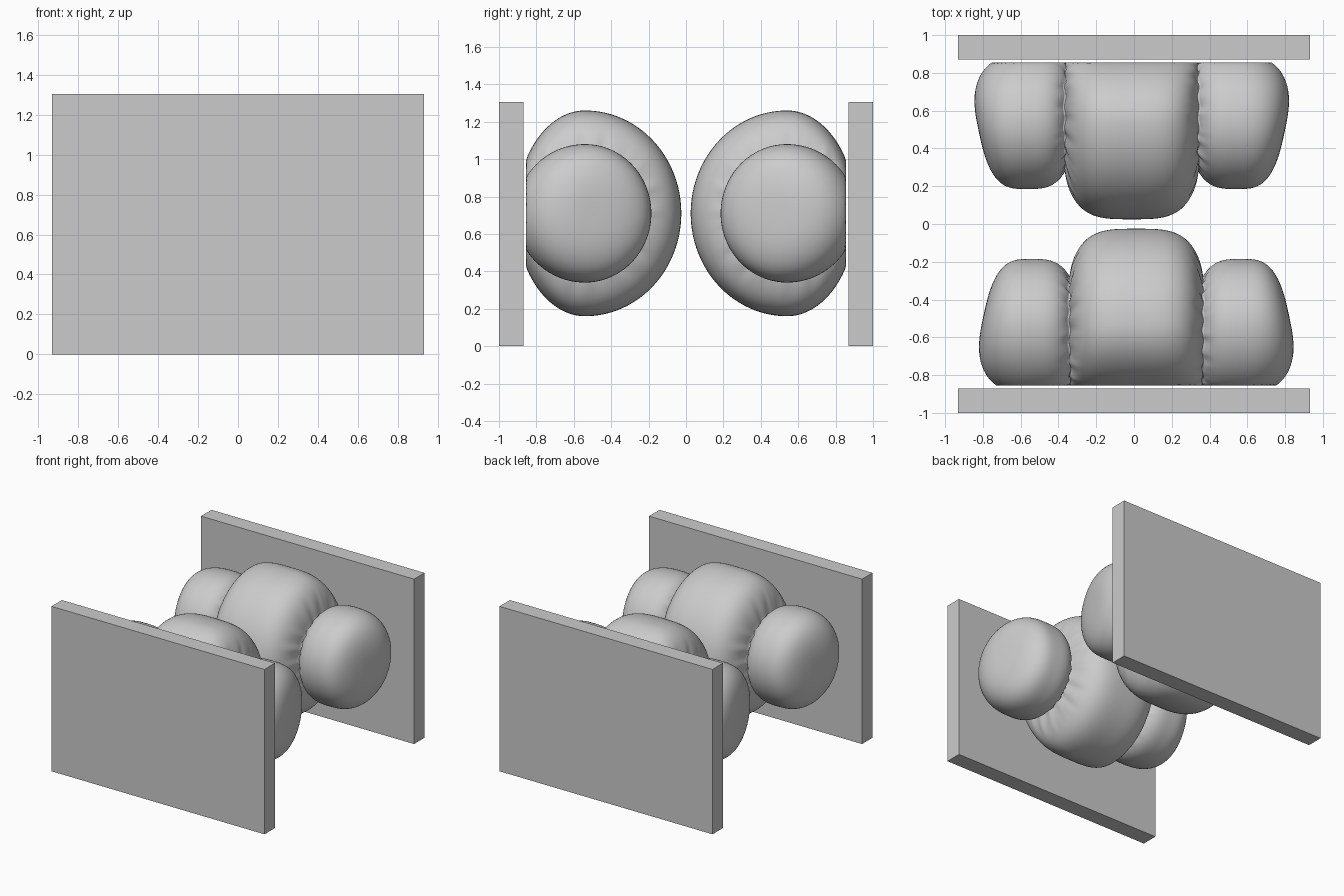
import bpy, bmesh
from math import sin, cos, pi, atan2, exp
from mathutils import Matrix

if "Cube" in bpy.data.objects:
    bpy.data.objects.remove(bpy.data.objects["Cube"])

SEG = 128            # points round each cushion ring
CY, CZ = 0.54, 0.71  # axis of the cushion
FLAT = 0.855         # plane where the cushion is pressed flat


def superellipse(t, n):
    d = (abs(sin(t)) ** n + abs(cos(t)) ** n) ** (1 / n)
    return sin(t) / d, max(cos(t), 0) / d


def end_angle(s, n):
    return atan2((1 - s ** n) ** (1 / n), s)


def ring(xc, a, t, n_of, front, back, height, back_pow, shear, seam):
    """One closed section of the cushion."""
    pts = []
    for i in range(SEG):
        th = 2 * pi * i / SEG                 # 0 = front, pi = flat back
        x, s = superellipse(t, n_of(th))
        # gathered fabric beside the seam
        w = exp(-((xc + a * x - seam) / 0.035) ** 2)
        pucker = sin(23 * th) + 0.6 * sin(37 * th + 1)
        s2 = s * (1 + 0.018 * w * pucker)
        c = cos(th)
        if c > 0:
            y = CY - front * s2 * c
        else:
            y = min(CY - back * (s2 ** back_pow) * c, FLAT)
        z = CZ + height * s2 * sin(th)
        px = xc + a * x + shear * max(x, 0) * (y - CY)
        px += 0.004 * w * sin(17 * th + 2)
        pts.append((px, y, z))
    return pts


def cushion_rings():
    """Sections from the middle of the cushion out to its end."""
    seam, rings = 0.351, []
    # half of the large middle lobe
    t1 = end_angle(0.5, 3.5)
    for i in range(25):
        rings.append(ring(0, 0.36, t1 * i / 24, lambda th: 3.5,
                          0.515, 0.37, 0.55, 0.25, 0, seam))
    # inner half of the side lobe
    t0 = end_angle(0.72, 3)
    for i in range(14):
        rings.append(ring(0.55, 0.23, -t0 * (1 - i / 14), lambda th: 3,
                          0.355, 0.37, 0.37, 0.4, 0, seam))
    # rounded, slanted outer end
    for i in range(25):
        rings.append(ring(0.55, 0.27, pi / 2 * i / 24,
                          lambda th: 2.2 + 0.65 * (1 + cos(th)),
                          0.355, 0.37, 0.37, 1, 0.2, seam))
    return rings


def make_object(name, bm):
    bmesh.ops.recalc_face_normals(bm, faces=bm.faces)
    me = bpy.data.meshes.new(name)
    bm.to_mesh(me)
    bm.free()
    ob = bpy.data.objects.new(name, me)
    bpy.context.collection.objects.link(ob)
    return ob


def add_cushion(name, turn):
    half = cushion_rings()
    left = [[(-x, y, z) for x, y, z in r] for r in reversed(half[1:])]
    bm = bmesh.new()
    rows = [[bm.verts.new(p) for p in r] for r in left + half]
    for a, b in zip(rows, rows[1:]):
        for i in range(SEG):
            j = (i + 1) % SEG
            bm.faces.new((a[i], a[j], b[j], b[i]))
    bmesh.ops.remove_doubles(bm, verts=bm.verts, dist=0.00005)
    bm.transform(Matrix.Rotation(turn, 4, 'Z') @ Matrix.Translation((-0.012, 0, 0)))
    for f in bm.faces:
        f.smooth = True
    return make_object(name, bm)


def add_panel(name, y):
    bm = bmesh.new()
    bmesh.ops.create_cube(bm, size=1)
    bm.transform(Matrix.Translation((0, y, 0.6525)) @ Matrix.Diagonal((1.865, 0.13, 1.305, 1)))
    return make_object(name, bm)


# upright panels and the cushions fixed to their inner faces
for side, y, turn in (("back", 0.935, 0), ("front", -0.935, pi)):
    add_panel(side + "_panel", y)
    add_cushion(side + "_cushion", turn)
